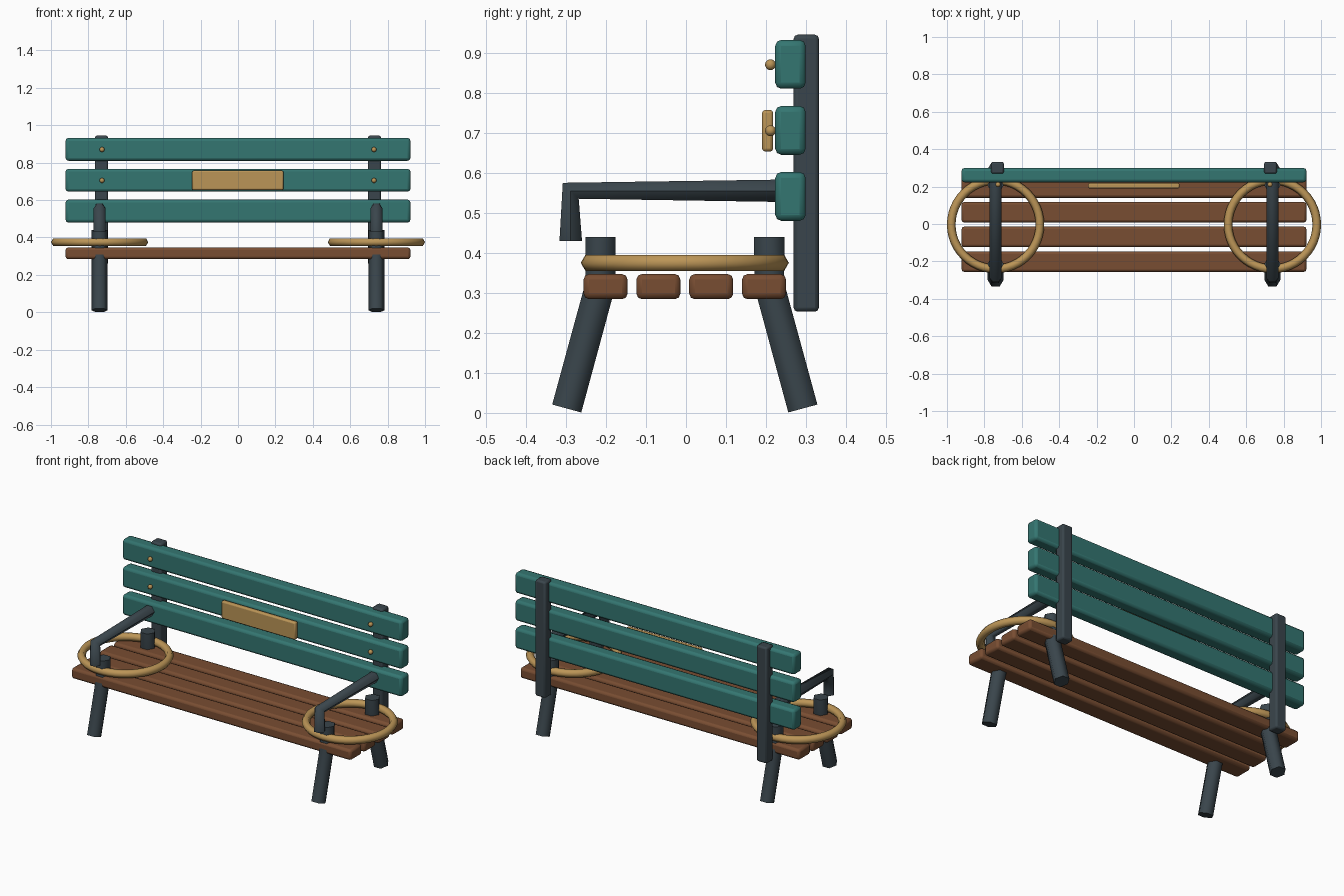
import bpy, math

if "Cube" in bpy.data.objects:
    bpy.data.objects.remove(bpy.data.objects["Cube"])


def material(name, rgb):
    m = bpy.data.materials.new(name)
    m.diffuse_color = (*rgb, 1)
    m.use_nodes = True
    m.node_tree.nodes["Principled BSDF"].inputs["Base Color"].default_value = m.diffuse_color
    return m


TEAL = material("teal_paint", (0.034, 0.18, 0.165))
WOOD = material("brown_wood", (0.19, 0.075, 0.032))
STEEL = material("dark_steel", (0.042, 0.06, 0.072))
BRASS = material("brass", (0.50, 0.30, 0.095))


def finish(ob, name, mat, angle=40):
    ob.name = name
    ob.data.materials.clear()
    ob.data.materials.append(mat)
    bpy.ops.object.select_all(action='DESELECT')
    ob.select_set(True)
    bpy.context.view_layer.objects.active = ob
    bpy.ops.object.shade_smooth_by_angle(angle=math.radians(angle))
    return ob


def box(name, lo, hi, mat, bevel):
    """Rounded box between two corners."""
    bpy.ops.mesh.primitive_cube_add(size=1, location=[(a + b) / 2 for a, b in zip(lo, hi)])
    ob = bpy.context.object
    ob.scale = [b - a for a, b in zip(lo, hi)]
    bpy.ops.object.transform_apply(location=False, rotation=False, scale=True)
    mod = ob.modifiers.new("bevel", 'BEVEL')
    mod.width, mod.segments = bevel, 2
    return finish(ob, name, mat)


def pipe(name, points, radius, mat):
    """Six-sided capped tube along straight segments."""
    cu = bpy.data.curves.new(name, 'CURVE')
    cu.dimensions = '3D'
    cu.bevel_depth, cu.bevel_resolution = radius, 1
    cu.use_fill_caps = True
    sp = cu.splines.new('POLY')
    sp.points.add(len(points) - 1)
    for p, co in zip(sp.points, points):
        p.co = (*co, 1)
    ob = bpy.data.objects.new(name, cu)
    bpy.context.collection.objects.link(ob)
    bpy.ops.object.select_all(action='DESELECT')
    ob.select_set(True)
    bpy.context.view_layer.objects.active = ob
    bpy.ops.object.convert(target='MESH')
    return finish(bpy.context.object, name, mat, 65)


Y0 = -0.003  # centre of the seat in depth

# Seat slats
for i in range(4):
    y = Y0 + (i - 1.5) * 0.132
    box(f"seat_slat_{i + 1}", (-0.922, y - 0.055, 0.284), (0.922, y + 0.055, 0.347), WOOD, 0.014)

# Backrest slats
for i, z in enumerate((0.541, 0.706, 0.871)):
    box(f"back_slat_{i + 1}", (-0.922, 0.223, z - 0.061), (0.922, 0.299, z + 0.061), TEAL, 0.015)

# Blank plaque on the middle back slat
box("plaque", (-0.245, 0.19, 0.653), (0.243, 0.218, 0.757), BRASS, 0.008)

for side, s in (("left", -1), ("right", 1)):
    # Back post
    box(f"back_post_{side}", (s * 0.73 - 0.034, 0.269, 0.253), (s * 0.73 + 0.034, 0.332, 0.945),
        STEEL, 0.01)
    x = s * 0.74
    # Splayed legs with upright stubs through the seat
    for end, d in (("front", -1), ("back", 1)):
        pipe(f"{end}_leg_{side}",
             [(x, Y0 + d * 0.295, 0.011), (x, Y0 + d * 0.211, 0.32), (x, Y0 + d * 0.211, 0.44)],
             0.0435, STEEL)
    # Bent armrest
    pipe(f"armrest_{side}", [(x, -0.288, 0.43), (x, -0.288, 0.555), (x, 0.25, 0.555)], 0.0325, STEEL)
    # Ring lying just above the seat
    bpy.ops.mesh.primitive_torus_add(location=(x, Y0, 0.375), major_radius=0.237, minor_radius=0.023,
                                     major_segments=48, minor_segments=6)
    finish(bpy.context.object, f"seat_ring_{side}", BRASS, 65)
    # Round bolt heads
    for n, z in enumerate((0.705, 0.87)):
        bpy.ops.mesh.primitive_uv_sphere_add(segments=16, ring_count=8, radius=0.0135,
                                             location=(s * 0.727, 0.211, z))
        finish(bpy.context.object, f"bolt_{side}_{n + 1}", BRASS)
